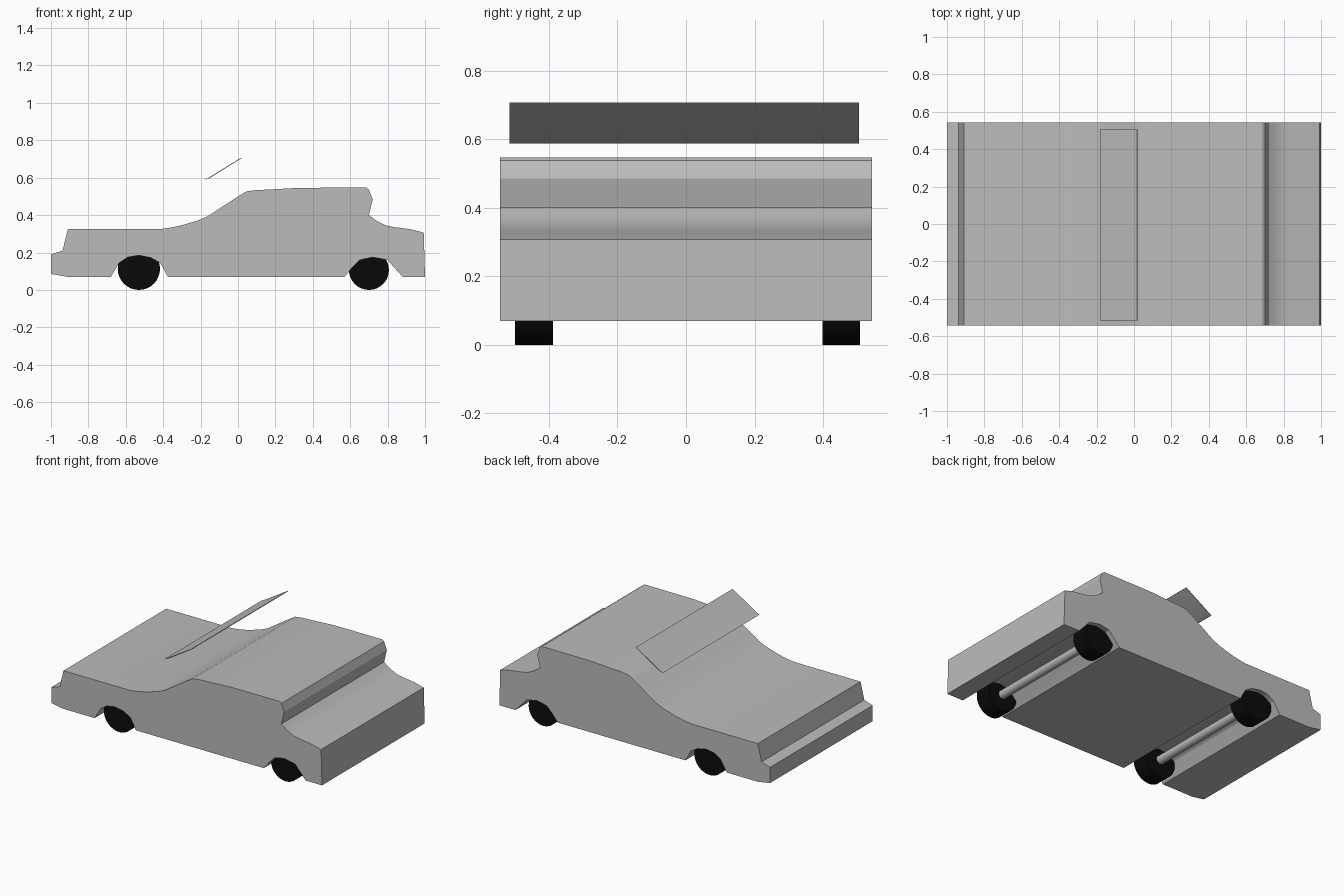
import bpy, bmesh, math
from mathutils import Vector

if "Cube" in bpy.data.objects:
    bpy.data.objects.remove(bpy.data.objects["Cube"])


def material(name, rgb):
    m = bpy.data.materials.new(name)
    m.diffuse_color = (*rgb, 1)
    m.use_nodes = True
    m.node_tree.nodes["Principled BSDF"].inputs["Base Color"].default_value = m.diffuse_color
    return m


GREY = material("light grey", (0.5, 0.5, 0.5))
BLACK = material("tyre black", (0.003, 0.003, 0.003))


def extrude_profile(name, pts, y0, y1, mat, angle):
    """Extrude an x-z outline along y."""
    bm = bmesh.new()
    face = bm.faces.new([bm.verts.new((x, y0, z)) for x, z in pts])
    res = bmesh.ops.extrude_face_region(bm, geom=[face])
    verts = [v for v in res["geom"] if isinstance(v, bmesh.types.BMVert)]
    bmesh.ops.translate(bm, verts=verts, vec=Vector((0, y1 - y0, 0)))
    bmesh.ops.recalc_face_normals(bm, faces=bm.faces)
    me = bpy.data.meshes.new(name)
    bm.to_mesh(me)
    bm.free()
    me.materials.append(mat)
    ob = bpy.data.objects.new(name, me)
    bpy.context.collection.objects.link(ob)
    finish(ob, angle)


def finish(ob, angle):
    bpy.ops.object.select_all(action='DESELECT')
    ob.select_set(True)
    bpy.context.view_layer.objects.active = ob
    bpy.ops.object.shade_smooth_by_angle(angle=math.radians(angle))


def cylinder(name, x, z, r, y0, y1, mat, sides):
    bpy.ops.mesh.primitive_cylinder_add(
        vertices=sides, radius=r, depth=y1 - y0,
        location=(x, (y0 + y1) / 2, z), rotation=(math.pi / 2, 0, 0))
    ob = bpy.context.object
    ob.name = name
    ob.data.materials.append(mat)
    finish(ob, 35)


# Car body side outline: underside with wheel arches, tail, roof, bonnet, nose
underside = [(-1, 0.085), (-0.91, 0.07), (-0.68, 0.07), (-0.635, 0.145),
             (-0.59, 0.175), (-0.53, 0.185), (-0.465, 0.172), (-0.415, 0.143),
             (-0.375, 0.07), (0.57, 0.07), (0.61, 0.12), (0.65, 0.16),
             (0.72, 0.175), (0.80, 0.16), (0.835, 0.12), (0.88, 0.07), (1, 0.07)]
tail = [(0.993, 0.307), (0.92, 0.325), (0.84, 0.335), (0.79, 0.345),
        (0.74, 0.37), (0.70, 0.40), (0.72, 0.485), (0.70, 0.537), (0.685, 0.547)]
top = [(0.33, 0.546), (0.17, 0.537), (0.10, 0.534), (0.045, 0.527), (0, 0.50),
       (-0.16, 0.395), (-0.21, 0.373), (-0.30, 0.346), (-0.36, 0.333), (-0.42, 0.325)]
nose = [(-0.91, 0.325), (-0.938, 0.21), (-1, 0.19)]
extrude_profile("car_body", underside + tail + top + nose, -0.542, 0.542, GREY, 25)

# Thin slanted pane floating above the windscreen
extrude_profile("windscreen_pane",
                [(-0.182, 0.587), (-0.15, 0.599), (0.018, 0.704),
                 (0.016, 0.707), (-0.152, 0.603)],
                -0.515, 0.505, GREY, 20)

# Wheels and axles
for end, x, r in (("front", -0.53, 0.113), ("rear", 0.70, 0.107)):
    cylinder(end + "_left_wheel", x, r, r, -0.498, -0.388, BLACK, 32)
    cylinder(end + "_right_wheel", x, r, r, 0.398, 0.508, BLACK, 32)
    cylinder(end + "_axle", x, r, 0.028, -0.40, 0.41, GREY, 24)
